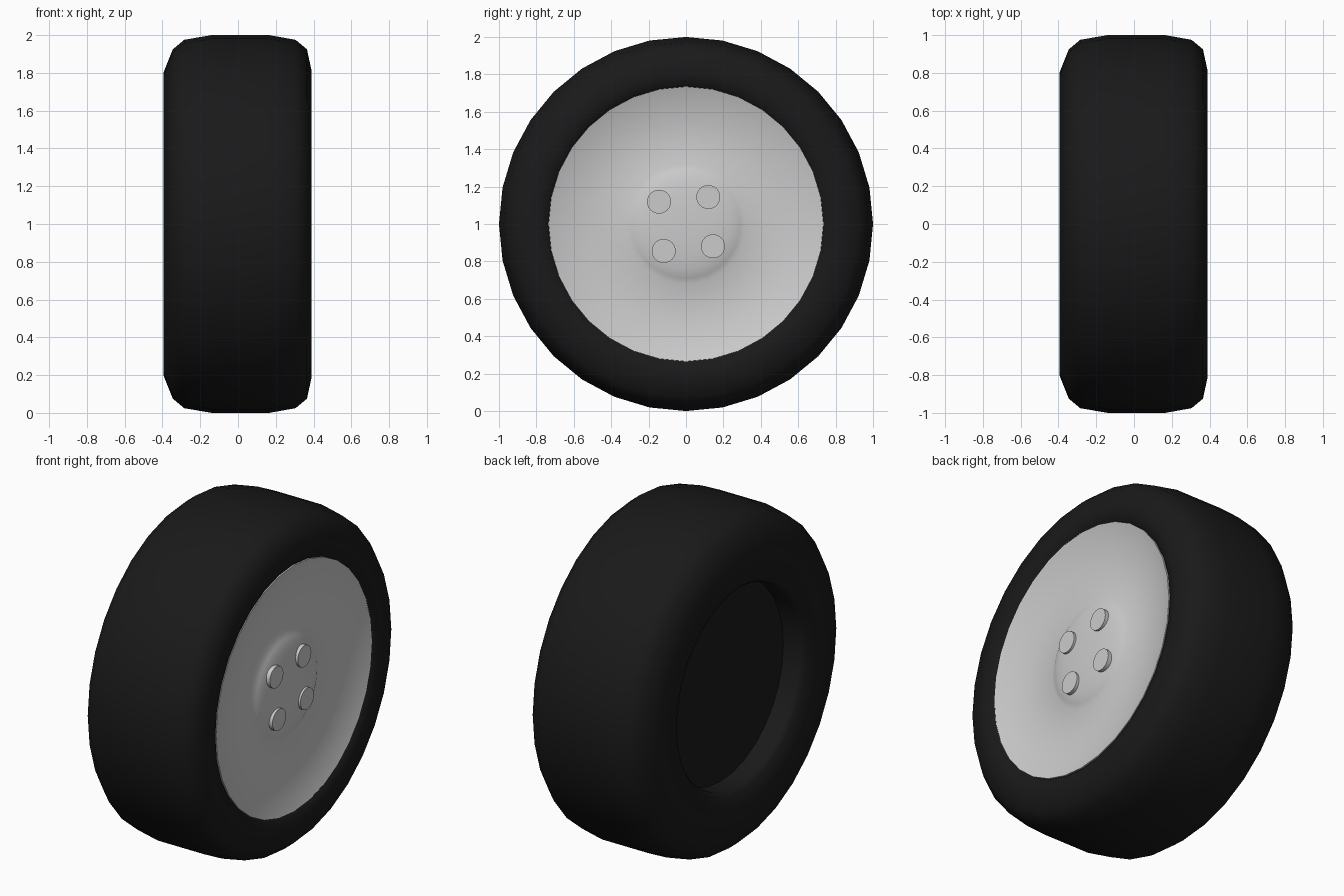
import bpy, bmesh, math

if "Cube" in bpy.data.objects:
    bpy.data.objects.remove(bpy.data.objects["Cube"])

SEG = 32
CENTRE_Z = 1.0


def lathe(name, profile, segments=SEG, centre=(0, CENTRE_Z), angle=40):
    """Revolve (x, radius) points about an x-parallel axis at (y, z)."""
    bm = bmesh.new()
    rings = []
    for x, r in profile:
        if r == 0:
            rings.append([bm.verts.new((x, centre[0], centre[1]))])
            continue
        rings.append([bm.verts.new((x,
                                    centre[0] + r * math.cos(2 * math.pi * i / segments),
                                    centre[1] + r * math.sin(2 * math.pi * i / segments)))
                      for i in range(segments)])
    for a, b in zip(rings, rings[1:]):
        for i in range(segments):
            j = (i + 1) % segments
            quad = [a[i % len(a)], a[j % len(a)], b[j % len(b)], b[i % len(b)]]
            bm.faces.new(list(dict.fromkeys(quad)))
    bmesh.ops.recalc_face_normals(bm, faces=bm.faces)
    mesh = bpy.data.meshes.new(name)
    bm.to_mesh(mesh)
    bm.free()
    ob = bpy.data.objects.new(name, mesh)
    bpy.context.collection.objects.link(ob)
    bpy.ops.object.select_all(action='DESELECT')
    ob.select_set(True)
    bpy.context.view_layer.objects.active = ob
    bpy.ops.object.shade_smooth_by_angle(angle=math.radians(angle))
    return ob


# Tyre with recessed, closed inner side
tyre = lathe("tyre", [
    (-0.23, 0), (-0.23, 0.59), (-0.34, 0.59), (-0.365, 0.61),
    (-0.385, 0.70), (-0.395, 0.80), (-0.345, 0.925), (-0.285, 0.975),
    (-0.14, 1.0), (0.165, 1.0), (0.305, 0.975), (0.365, 0.925),
    (0.39, 0.81), (0.375, 0.75), (0.345, 0.72), (0.28, 0.70)])
rubber = bpy.data.materials.new("rubber")
rubber.diffuse_color = (0.01, 0.01, 0.01, 1)
rubber.use_nodes = True
rubber.node_tree.nodes["Principled BSDF"].inputs["Base Color"].default_value = rubber.diffuse_color
tyre.data.materials.append(rubber)

# Wheel cover: outer lip, shallow dish and domed hub
lathe("wheel_cover", [
    (0.28, 0.70), (0.345, 0.735), (0.37, 0.735), (0.345, 0.665),
    (0.325, 0.55), (0.305, 0.32), (0.32, 0.29), (0.333, 0.24),
    (0.341, 0.17), (0.345, 0.09), (0.346, 0)], angle=35)

# Four wheel nuts
for k in range(4):
    a = math.radians(50.4 + 90 * k)
    pos = (0.187 * math.cos(a), CENTRE_Z + 0.187 * math.sin(a))
    lathe(f"wheel_nut_{k + 1}", [(0.31, 0), (0.31, 0.064), (0.356, 0.064), (0.356, 0)],
          24, pos)
